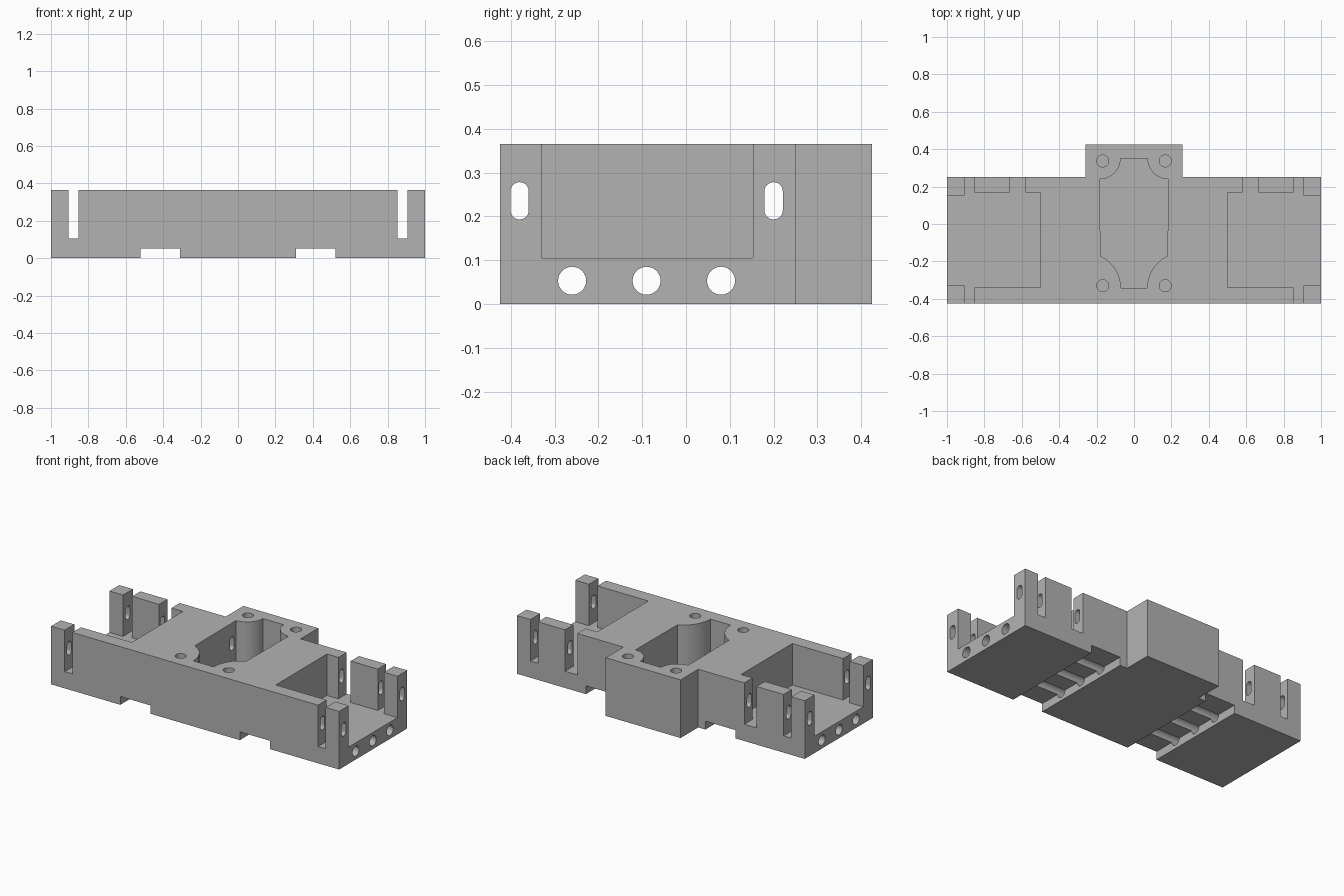
import bpy
import bmesh
import math
from mathutils import Vector

cube = bpy.data.objects.get("Cube")
if cube:
    bpy.data.objects.remove(cube, do_unlink=True)

TOP, FLOOR, OVER = 0.365, 0.105, 0.5

grey = bpy.data.materials.new("plain grey")
grey.use_nodes = True
colour = (0.45, 0.45, 0.45, 1)
grey.diffuse_color = colour
grey.node_tree.nodes["Principled BSDF"].inputs["Base Color"].default_value = colour


def prism(name, outline, low, high, axis="Z"):
    """Extrude a 2D outline: xy along Z, or yz along X."""
    def place(p, h):
        return Vector((*p, h)) if axis == "Z" else Vector((h, *p))
    bm = bmesh.new()
    face = bm.faces.new([bm.verts.new(place(p, low)) for p in outline])
    ext = bmesh.ops.extrude_face_region(bm, geom=[face])
    verts = [g for g in ext["geom"] if isinstance(g, bmesh.types.BMVert)]
    bmesh.ops.translate(bm, verts=verts, vec=place((0, 0), high - low))
    bmesh.ops.recalc_face_normals(bm, faces=bm.faces)
    mesh = bpy.data.meshes.new(name)
    bm.to_mesh(mesh)
    bm.free()
    mesh.materials.append(grey)
    obj = bpy.data.objects.new(name, mesh)
    bpy.context.collection.objects.link(obj)
    return obj


def rect(x0, x1, y0, y1):
    return [(x0, y0), (x1, y0), (x1, y1), (x0, y1)]


def arc(cx, cy, r, start, end, steps=16):
    angles = [math.radians(start + (end - start) * i / steps) for i in range(steps + 1)]
    return [(cx + r * math.cos(a), cy + r * math.sin(a)) for a in angles]


def circle(cx, cy, r):
    return arc(cx, cy, r, 0, 360, 32)[:-1]


# Main block with the rear boss
half = [(1, -0.425), (1, 0.25), (0.26, 0.25), (0.26, 0.425)]
body = prism("mounting_block", half + [(-x, y) for x, y in reversed(half)], 0, TOP)


def cut(outline, low, high, axis="Z"):
    cutter = prism("cutter", outline, low, high, axis)
    cutter.hide_render = True
    mod = body.modifiers.new("cut", "BOOLEAN")
    mod.operation = "DIFFERENCE"
    mod.solver = "EXACT"
    mod.object = cutter
    bpy.context.view_layer.objects.active = body
    bpy.ops.object.modifier_apply(modifier=mod.name)
    bpy.data.objects.remove(cutter, do_unlink=True)


for side in (1, -1):
    def box(x0, x1, y0, y1, low, high):
        cut(rect(*sorted((side * x0, side * x1)), y0, y1), low, high)

    # Open end pockets, narrower between the end posts
    box(0.5, 0.88, -0.34, 0.168, FLOOR, OVER)
    box(0.87, 1.1, -0.33, 0.153, FLOOR, OVER)
    # Wall slots
    box(0.853, 0.906, -0.6, 0.6, FLOOR, OVER)
    box(0.58, 0.665, 0.1, 0.6, FLOOR, OVER)
    # Underside channels
    box(0.31, 0.52, -0.6, 0.6, -0.1, 0.052)
    # Vertical screw holes
    for y in (-0.33, 0.337):
        cut(circle(side * 0.167, y, 0.032), FLOOR, OVER)

# Central pocket with corners curving around the screw holes
right = arc(0.26, -0.343, 0.19, 180, 115) + arc(0.182, 0.35, 0.11, 270, 180)
cut(right + [(-x, y) for x, y in reversed(right)], FLOOR, OVER)

# Lengthwise round bores
for y in (-0.26, -0.09, 0.08):
    cut(circle(y, 0.053, 0.032), -1.1, 1.1, "X")

# Lengthwise slotted bores
for y in (-0.38, 0.2):
    cut(arc(y, 0.257, 0.021, 0, 180) + arc(y, 0.214, 0.021, 180, 360), -1.1, 1.1, "X")

bpy.ops.object.select_all(action="DESELECT")
body.select_set(True)
bpy.context.view_layer.objects.active = body
bpy.ops.object.shade_smooth_by_angle(angle=math.radians(30))
